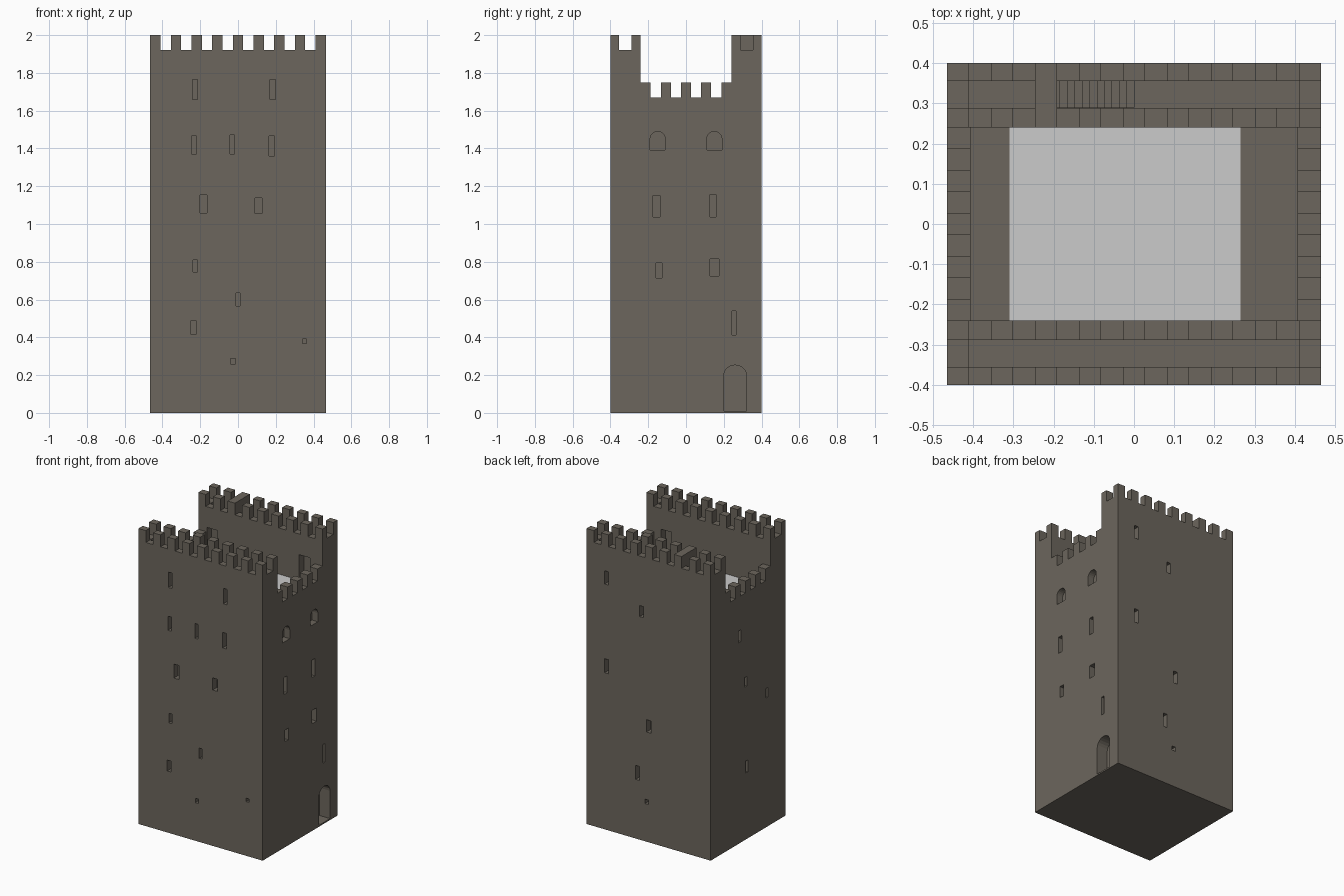
import bpy, bmesh, math

if "Cube" in bpy.data.objects:
    bpy.data.objects.remove(bpy.data.objects["Cube"])

HX, HY = 0.465, 0.40      # half width and half depth
IY = 0.24                 # inner edge of the tall front and back ranges
WALK, LOW = 1.86, 1.605   # upper and lower wall walk heights
T = 0.055                 # side parapet thickness
TY = 0.045                # front / back parapet thickness


def material(name, rgb):
    m = bpy.data.materials.new(name)
    m.diffuse_color = (*rgb, 1)
    m.use_nodes = True
    m.node_tree.nodes["Principled BSDF"].inputs["Base Color"].default_value = m.diffuse_color
    return m


stone = material("brown stone", (0.15, 0.133, 0.109))
lead = material("pale grey roof", (0.6, 0.6, 0.6))


def prism(bm, pts, axis, a, b):
    """Extrude a 2D outline along an axis from a to b."""
    def at(p, t):
        return (t, p[0], p[1]) if axis == 'X' else (p[0], t, p[1])
    lo = [bm.verts.new(at(p, a)) for p in pts]
    hi = [bm.verts.new(at(p, b)) for p in pts]
    n = len(pts)
    bm.faces.new(lo)
    bm.faces.new(hi[::-1])
    for i in range(n):
        bm.faces.new((lo[i], hi[i], hi[(i + 1) % n], lo[(i + 1) % n]))


def finish(bm, name, mat):
    bmesh.ops.recalc_face_normals(bm, faces=bm.faces)
    me = bpy.data.meshes.new(name)
    bm.to_mesh(me)
    bm.free()
    me.materials.append(mat)
    ob = bpy.data.objects.new(name, me)
    bpy.context.collection.objects.link(ob)
    return ob


def rect(u0, u1, z0, z1):
    return [(u0, z0), (u1, z0), (u1, z1), (u0, z1)]


def arch(u0, u1, z0, z1, rise):
    c, r = (u0 + u1) / 2, (u1 - u0) / 2
    return [(u0, z0), (u1, z0)] + [
        (c + r * math.cos(math.pi * i / 10), z1 - rise + rise * math.sin(math.pi * i / 10))
        for i in range(11)]


def box_object(name, x0, x1, y0, y1, z0, z1, mat=stone):
    bm = bmesh.new()
    prism(bm, rect(x0, x1, z0, z1), 'Y', y0, y1)
    return finish(bm, name, mat)


def battlement(name, axis, u0, u1, count, a, b, base, sill, top):
    """Parapet with alternating merlons and gaps, cut from one outline."""
    step = (u1 - u0) / count
    pts = [(u0, base)]
    for i in range(count):
        z = top if i % 2 == 0 else sill
        pts += [(u0 + i * step, z), (u0 + (i + 1) * step, z)]
    pts.append((u1, base))
    bm = bmesh.new()
    prism(bm, pts, axis, a, b)
    return finish(bm, name, stone)


# Main tower: U-shaped profile along x
bm = bmesh.new()
prism(bm, [(-HY, 0), (HY, 0), (HY, WALK), (IY, WALK), (IY, LOW),
           (-IY, LOW), (-IY, WALK), (-HY, WALK)], 'X', -HX, HX)
tower = finish(bm, "tower_body", stone)

# Openings: centre, width, bottom, top
front = [(-.228, .028, 1.66, 1.765), (.184, .028, 1.66, 1.765),
         (-.232, .027, 1.37, 1.465), (-.03, .024, 1.37, 1.47), (.179, .028, 1.36, 1.465),
         (-.182, .037, 1.058, 1.153), (.108, .037, 1.055, 1.137),
         (-.227, .023, .745, .81), (0, .022, .566, .635), (-.236, .028, .416, .49),
         (-.027, .026, .258, .288), (.352, .022, .367, .39)]
back = [(.315, .03, 1.66, 1.75), (.053, .028, 1.51, 1.585), (.315, .03, 1.06, 1.155),
        (0, .034, .742, .826), (.083, .03, .4, .495), (.015, .026, .255, .285)]
left = [(.09, .028, 1.36, 1.44), (.026, .026, 1.035, 1.1), (-.2, .022, .875, .94),
        (.016, .026, .45, .53)]
right = [(-.156, .037, 1.037, 1.152), (.143, .034, 1.037, 1.155), (-.143, .033, .714, .793),
         (.151, .048, .725, .815), (.254, .022, .413, .54)]
D, OUT = 0.045, 0.02
bm = bmesh.new()
for rows, axis, edge, s in ((front, 'Y', HY, -1), (back, 'Y', HY, 1),
                            (left, 'X', HX, -1), (right, 'X', HX, 1)):
    for c, w, z0, z1 in rows:
        prism(bm, rect(c - w / 2, c + w / 2, z0, z1), axis, s * (edge - D), s * (edge + OUT))

# Arched windows and entrance on the right side
for s in (-1, 1):
    prism(bm, arch(s * .15 - .04, s * .15 + .04, 1.392, 1.49, .04), 'X', HX - D, HX + OUT)
prism(bm, arch(.2, .32, .01, .253, .055), 'X', HX - .08, HX + OUT)

# Doorways from the lower walks into the tall ranges
for x in (-.36, .33):
    prism(bm, rect(x - .04, x + .04, LOW + .004, 1.78), 'Y', IY - OUT, IY + .05)
prism(bm, rect(.275, .355, LOW + .004, 1.78), 'Y', -IY - .05, -IY + OUT)

# Stairwell descending from the back walk
pts, run, drop = [(0, WALK + .02)], .0185, .018
for i in range(13):
    z = WALK - (i + 1) * drop
    pts += [(-i * run, z), (-(i + 1) * run, z)]
pts.append((-13 * run, WALK + .02))
prism(bm, pts, 'Y', .29, .355)
cutter = finish(bm, "opening_cutter", stone)
cutter.hide_render = True

mod = tower.modifiers.new("openings", 'BOOLEAN')
mod.operation, mod.solver, mod.object = 'DIFFERENCE', 'EXACT', cutter
bpy.context.view_layer.objects.active = tower
bpy.ops.object.modifier_apply(modifier=mod.name)
bpy.data.objects.remove(cutter)

# High battlements on both edges of the front and back ranges
for side, s in (("front", -1), ("back", 1)):
    battlement(side + "_outer_battlement", 'Y', -HX, HX, 17,
               s * (HY - TY), s * HY, WALK, 1.92, 2.0)
    battlement(side + "_inner_battlement", 'Y', -HX, HX, 17,
               s * IY, s * (IY + TY + .003), WALK, 1.92, 2.0)
    y0, y1 = sorted((s * (IY + TY + .003), s * (HY - TY)))
    for end, e in (("left", -1), ("right", 1)):
        x0, x1 = sorted((e * (HX - T), e * HX))
        box_object(f"{side}_{end}_end_parapet", x0, x1, y0, y1, WALK, 1.92)

# Low battlements on the two sides
for side, s in (("left", -1), ("right", 1)):
    battlement(side + "_low_battlement", 'X', -IY, IY, 9,
               s * (HX - .058), s * HX, LOW, 1.67, 1.75)

# Stair head block and roof between the walks
box_object("stair_head", -.246, -.191, IY, HY, WALK, 2.0)
box_object("inner_roof", -.31, .265, -IY, IY, LOW - .004, LOW + .003, lead)
